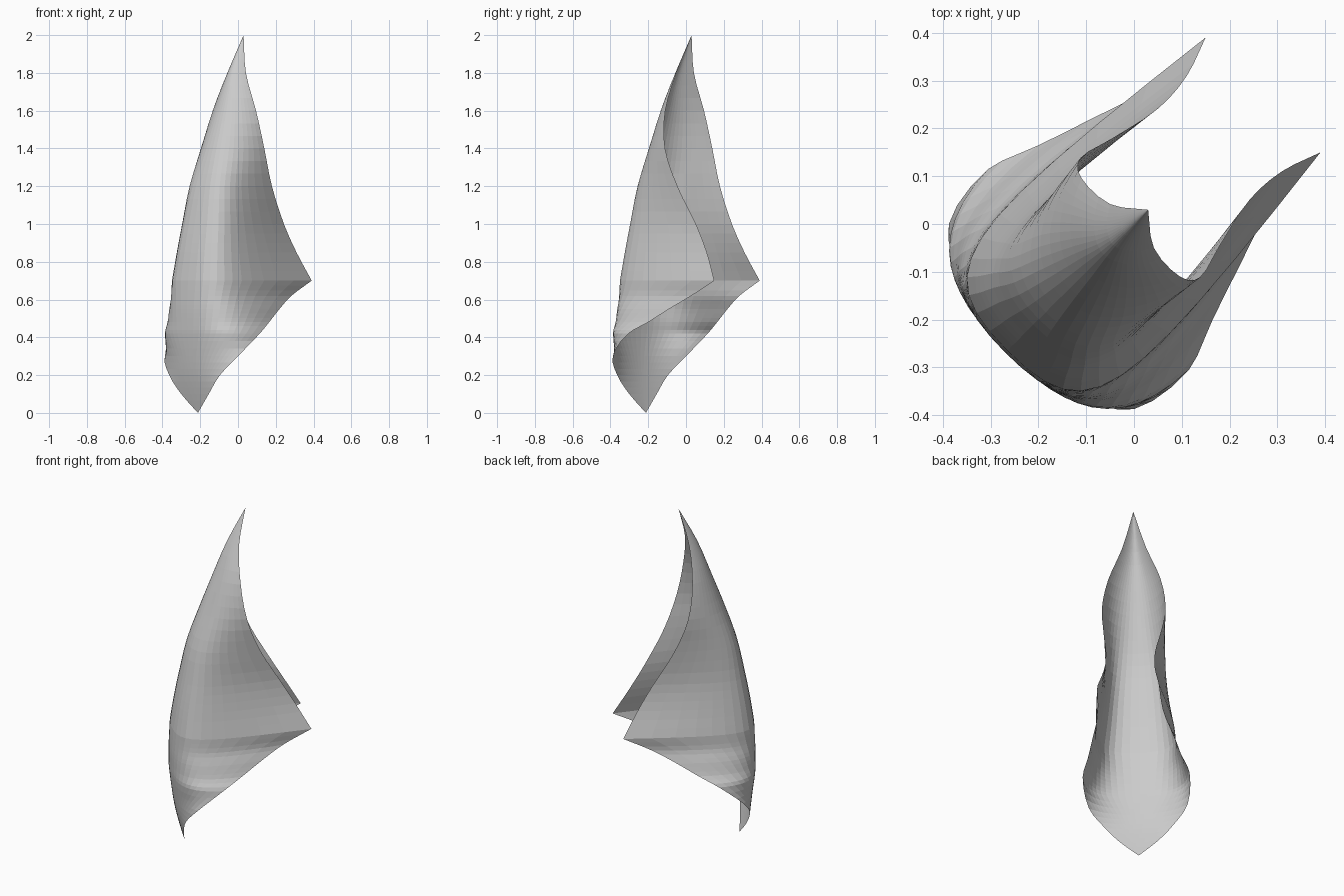
import bpy, bmesh, math

if "Cube" in bpy.data.objects:
    bpy.data.objects.remove(bpy.data.objects["Cube"])

# Horizontal slices of the folded sheet, symmetric about the plane x = y.
# s runs along the plane of symmetry, t is the half width.
# z, ridge s, ridge tangent t, shoulder s, shoulder t, edge s, edge t
LOWER = [
    (0.00, -.300, .000, -.300, .000, -.300, .000),
    (0.10, -.327, .035, -.325, .070, -.322, .103),
    (0.20, -.350, .065, -.342, .130, -.325, .190),
    (0.30, -.365, .100, -.345, .200, -.274, .274),
    (0.42, -.378, .170, -.340, .290, -.134, .297),
    (0.48, -.380, .185, -.325, .295, -.025, .258),
    (0.55, -.381, .200, -.310, .290, .092, .219),
    (0.62, -.379, .220, -.290, .265, .220, .180),
    (0.70, -.375, .240, -.280, .250, .382, .170)]
UPPER = [
    LOWER[-1],
    (0.85, -.353, .220, -.250, .220, .297, .141),
    (1.00, -.325, .200, -.220, .190, .209, .135),
    (1.20, -.282, .150, -.200, .180, .095, .159),
    (1.40, -.215, .100, -.130, .165, .020, .177),
    (1.60, -.140, .060, -.090, .115, -.010, .145),
    (1.80, -.062, .020, -.040, .045, -.006, .065),
    (2.00, .042, .000, .042, .000, .042, .000)]
SUB = 3      # rows per key slice
HALF = 12    # columns on each side of the ridge


def refine(keys):
    """Smoothly interpolate rows between the key slices."""
    def slope(i, c):
        a, b = keys[max(i - 1, 0)], keys[min(i + 1, len(keys) - 1)]
        return (b[c] - a[c]) / (b[0] - a[0])
    rows = []
    for i in range(len(keys) - 1):
        a, b = keys[i], keys[i + 1]
        h = b[0] - a[0]
        for k in range(SUB):
            f = k / SUB
            row = [a[0] + h * f]
            for c in range(1, 7):
                row.append((2*f**3 - 3*f*f + 1) * a[c] + (3*f*f - 2*f**3) * b[c]
                           + h * (f**3 - 2*f*f + f) * slope(i, c)
                           + h * (f**3 - f*f) * slope(i + 1, c))
            rows.append(row)
    return rows + [list(keys[-1])]


def slice_points(row):
    """Cubic curve from the ridge to the sheet edge, mirrored to both sides."""
    z, s0, a, bs, bt, es, et = row
    pts = []
    for j in range(-HALF, HALF + 1):
        u = abs(j) / HALF
        w0, w1, w2, w3 = (1-u)**3, 3*u*(1-u)**2, 3*u*u*(1-u), u**3
        s = (w0 + w1) * s0 + w2 * bs + w3 * es
        t = math.copysign(w1 * a + w2 * bt + w3 * et, j)
        pts.append(((s + t) / math.sqrt(2), (s - t) / math.sqrt(2), z))
    return pts


# Loft the slices into one thin sheet
rows = refine(LOWER) + refine(UPPER)[1:]
bm = bmesh.new()
grid = [[bm.verts.new(p) for p in slice_points(r)] for r in rows]
for lo, hi in zip(grid, grid[1:]):
    for j in range(2 * HALF):
        bm.faces.new((lo[j], lo[j + 1], hi[j + 1], hi[j]))
bmesh.ops.remove_doubles(bm, verts=bm.verts, dist=1e-5)
bmesh.ops.recalc_face_normals(bm, faces=bm.faces)

mesh = bpy.data.meshes.new("curved_sheet")
bm.to_mesh(mesh)
bm.free()
sheet = bpy.data.objects.new("curved_sheet", mesh)
bpy.context.collection.objects.link(sheet)
